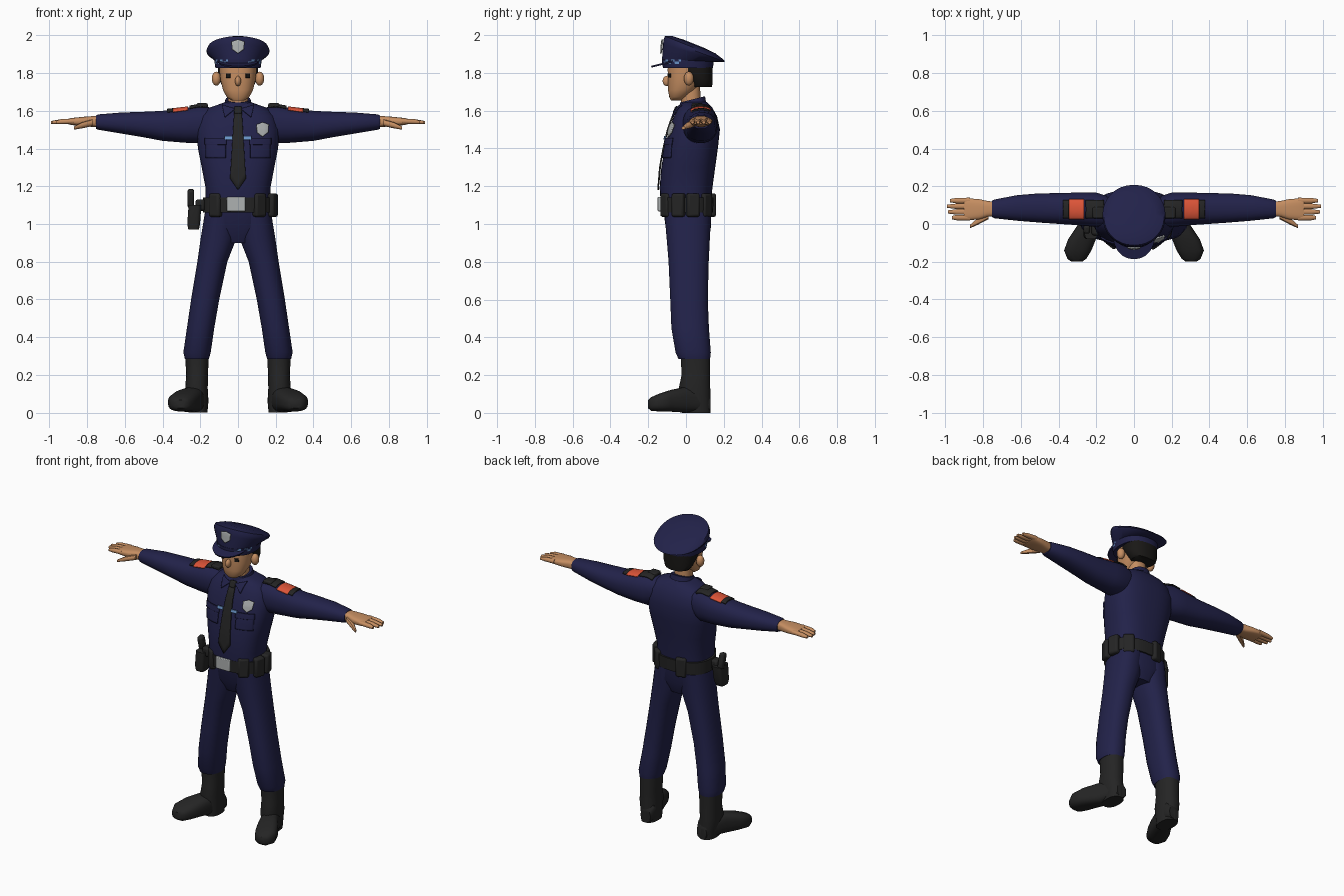
import bpy, bmesh
from math import cos, sin, pi, radians, copysign
from mathutils import Vector, Matrix
from mathutils.bvhtree import BVHTree

if "Cube" in bpy.data.objects:
    bpy.data.objects.remove(bpy.data.objects["Cube"])


def material(name, r, g, b):
    mat = bpy.data.materials.new(name)
    mat.use_nodes = True
    mat.diffuse_color = (r, g, b, 1)
    mat.node_tree.nodes["Principled BSDF"].inputs["Base Color"].default_value = (r, g, b, 1)
    return mat


navy = material("navy cloth", .016, .016, .068)
black = material("black leather", .018, .018, .018)
hair_mat = material("dark hair", .01, .009, .008)
skin = material("skin", .56, .27, .12)
orange = material("orange patch", .72, .09, .04)
blue = material("light blue", .15, .31, .6)
silver = material("silver", .42, .44, .44)


def finish(name, bm, mat, bevel=0, thickness=0):
    bmesh.ops.recalc_face_normals(bm, faces=bm.faces)
    mesh = bpy.data.meshes.new(name)
    bm.to_mesh(mesh)
    bm.free()
    obj = bpy.data.objects.new(name, mesh)
    bpy.context.collection.objects.link(obj)
    mesh.materials.append(mat)
    if bevel:
        mod = obj.modifiers.new("rounded edges", 'BEVEL')
        mod.width, mod.segments = bevel, 2
    if thickness:
        mod = obj.modifiers.new("thickness", 'SOLIDIFY')
        mod.thickness, mod.offset = thickness, 0
    bpy.ops.object.select_all(action='DESELECT')
    obj.select_set(True)
    bpy.context.view_layer.objects.active = obj
    bpy.ops.object.shade_smooth_by_angle(angle=radians(42))
    return obj


def loft(name, mat, rings, axis="z", power=2.3, count=24, side=1):
    """Skin oval rings: position on axis, two centres, two radii, optional tilt."""
    bm = bmesh.new()
    loops = []
    for at, c1, c2, r1, r2, *tilt in rings:
        loop = []
        for i in range(count):
            a = 2 * pi * (i + .5) / count
            u = copysign(abs(cos(a)) ** (2 / power), cos(a)) * r1
            v = copysign(abs(sin(a)) ** (2 / power), sin(a)) * r2
            lean = at - (tilt[0] * v if tilt else 0)
            co = {"x": (lean, c1 + u, c2 + v),
                  "y": (c1 + u, lean, c2 + v),
                  "z": (c1 + u, c2 + v, lean)}[axis]
            loop.append(bm.verts.new((co[0] * side, co[1], co[2])))
        loops.append(loop)
    for a, b in zip(loops, loops[1:]):
        for i in range(count):
            j = (i + 1) % count
            bm.faces.new((a[i], a[j], b[j], b[i]))
    bm.faces.new(loops[0])
    bm.faces.new(loops[-1])
    return finish(name, bm, mat)


def ellipsoid(name, mat, loc, radii):
    bm = bmesh.new()
    bmesh.ops.create_uvsphere(bm, u_segments=16, v_segments=10, radius=1)
    bmesh.ops.transform(bm, verts=bm.verts, matrix=Matrix.LocRotScale(Vector(loc), None, Vector(radii)))
    return finish(name, bm, mat)


def box(name, mat, loc, size, turn=0, lean=0, bevel=.012):
    bm = bmesh.new()
    bmesh.ops.create_cube(bm, size=1)
    spin = Matrix.Rotation(turn, 4, 'Z') @ Matrix.Rotation(lean, 4, 'X')
    bmesh.ops.transform(bm, verts=bm.verts,
                        matrix=Matrix.Translation(loc) @ spin @ Matrix.Diagonal((*size, 1)))
    return finish(name, bm, mat, bevel)


def plate(name, mat, target, outline, down=False, lift=.004, thickness=.008):
    """Lay a thin outlined patch on a part, from the front or from above."""
    source = bmesh.new()
    source.from_mesh(target.data)
    tree = BVHTree.FromBMesh(source)
    source.free()
    way = Vector((0, 0, -1)) if down else Vector((0, 1, 0))
    bm = bmesh.new()
    pts = [Vector((p, q, 3)) if down else Vector((p, -1, q)) for p, q in outline]
    hub = bm.verts.new(sum(pts, Vector()) / len(pts))
    rim = [bm.verts.new(p) for p in pts]
    for i, v in enumerate(rim):
        bm.faces.new((hub, v, rim[(i + 1) % len(rim)]))
    bmesh.ops.subdivide_edges(bm, edges=bm.edges, cuts=4, use_grid_fill=True)
    for v in bm.verts:
        hit = tree.ray_cast(v.co, way)[0] or tree.find_nearest(v.co)[0]
        v.co = hit - way * lift
    return finish(name, bm, mat, thickness=thickness)


def rect(x0, x1, y0, y1):
    return [(x0, y0), (x1, y0), (x1, y1), (x0, y1)]


def shield(x, z, w, h):
    return [(x - w, z + h * .7), (x, z + h), (x + w, z + h * .7),
            (x + w * .9, z - h * .4), (x, z - h), (x - w * .9, z - h * .4)]


# Shirt, trousers seat and belt
torso = loft("shirt", navy, [
    (1.09, 0, 0, .172, .132), (1.19, 0, 0, .172, .14), (1.3, 0, .012, .193, .143),
    (1.4, 0, .028, .213, .141), (1.5, 0, .045, .22, .135), (1.57, 0, .05, .2, .115),
    (1.615, 0, .05, .155, .09), (1.645, 0, .045, .07, .065)], power=2.6, count=36)
loft("trouser_seat", navy, [(1.1, 0, .005, .175, .13), (.98, 0, .012, .172, .12),
                            (.9, 0, .015, .09, .085)], power=2.5)
loft("belt", black, [(1.06, 0, .005, .186, .138), (1.14, 0, .005, .186, .142)], power=2.5, count=36)
box("buckle", silver, (-.01, -.14, 1.105), (.1, .02, .075), bevel=.004)
for i, deg in enumerate((-54, -20, 14, 48, 108, -128)):
    a = radians(deg)
    box(f"belt_pouch_{i + 1}", black, (.185 * cos(a), .005 + .128 * sin(a), 1.1),
        (.055, .068, .125), turn=a)

# Holster and sidearm on the right hip
loft("holster", black, [(.97, -.235, -.04, .028, .035), (1, -.235, -.035, .034, .045),
                        (1.1, -.228, -.03, .034, .05)], power=4)
box("sidearm_grip", black, (-.25, -.02, 1.135), (.035, .045, .1), lean=.25)
box("holster_strap", black, (-.2, -.03, 1.1), (.05, .06, .06))

# Collar, tie and chest details
loft("collar", navy, [(1.59, 0, .04, .085, .08, -.2), (1.64, 0, .035, .072, .07, -.2),
                      (1.66, 0, .035, .066, .066, -.25)])
plate("tie", black, torso, [(-.02, 1.6), (.02, 1.6), (.042, 1.24), (0, 1.18), (-.042, 1.24)],
      lift=.008)
box("tie_knot", black, (0, -.05, 1.6), (.042, .03, .045), lean=-.4, bevel=.008)
plate("chest_badge", silver, torso, shield(.13, 1.5, .032, .038), lift=.01)
for side, s in (("left", 1), ("right", -1)):
    plate(f"{side}_collar_flap", navy, torso,
          [(s * .015, 1.61), (s * .085, 1.63), (s * .07, 1.565)], lift=.01)
    plate(f"{side}_pocket", navy, torso, rect(s * .065, s * .17, 1.35, 1.44))
    plate(f"{side}_pocket_flap", navy, torso, rect(s * .06, s * .175, 1.42, 1.455), lift=.009)
    plate(f"{side}_name_bar", blue, torso, rect(s * .03, s * .07, 1.447, 1.465), lift=.014)

# Limbs
for side, s in (("left", 1), ("right", -1)):
    sleeve = loft(f"{side}_sleeve", navy, [
        (.1, .06, 1.535, .075, .075), (.2, .075, 1.527, .092, .1), (.28, .08, 1.522, .088, .092),
        (.4, .082, 1.52, .082, .08), (.5, .085, 1.527, .078, .068), (.62, .085, 1.535, .068, .056),
        (.74, .08, 1.54, .05, .041), (.752, .08, 1.54, .044, .036)], axis="x", side=s)
    plate(f"{side}_shoulder_strap", black, sleeve, rect(s * .16, s * .255, .03, .125), True, .007)
    plate(f"{side}_shoulder_patch", orange, sleeve, rect(s * .265, s * .345, .025, .13), True)
    plate(f"{side}_patch_border", black, sleeve, rect(s * .345, s * .375, .03, .125), True)
    box(f"{side}_strap_tab", black, (s * .19, .06, 1.628), (.06, .06, .025), bevel=.008)

    loft(f"{side}_hand", skin, [
        (.73, .08, 1.543, .036, .03), (.78, .08, 1.543, .043, .028), (.82, .078, 1.543, .054, .025),
        (.88, .078, 1.543, .058, .019), (.9, .078, 1.543, .055, .014)], axis="x", power=3, side=s)
    for i, tip in enumerate((.965, .985, .99, .975)):
        y = .034 + i * .03
        loft(f"{side}_finger_{i + 1}", skin, [
            (.87, y, 1.545, .016, .014), (.94, y, 1.542, .015, .013), (tip, y, 1.538, .009, .008)],
            axis="x", count=10, side=s)
    loft(f"{side}_thumb", skin, [(.77, .045, 1.537, .02, .018), (.83, .012, 1.522, .018, .016),
                                 (.87, -.014, 1.508, .009, .008)], axis="x", count=10, side=s)

    loft(f"{side}_trouser_leg", navy, [
        (1.06, .088, .01, .088, .125), (.92, .104, .012, .095, .115), (.8, .136, .014, .08, .107),
        (.6, .174, .016, .075, .1), (.45, .198, .022, .073, .1), (.32, .217, .038, .073, .094),
        (.285, .218, .044, .064, .084)], side=s)
    loft(f"{side}_boot_shaft", black, [
        (.3, .217, .05, .063, .078), (.2, .217, .052, .058, .076), (.13, .22, .045, .06, .084),
        (.05, .212, .055, .055, .076), (0, .212, .055, .05, .076)], side=s)
    loft(f"{side}_boot_foot", black, [
        (.13, .205, .045, .035, .04), (.1, .207, .065, .05, .06), (0, .235, .07, .06, .069),
        (-.08, .275, .064, .074, .058), (-.14, .298, .055, .073, .048),
        (-.185, .303, .047, .05, .036), (-.2, .303, .046, .028, .022)], axis="y", power=2.8, side=s)

# Head
loft("neck", skin, [(1.58, 0, .03, .055, .05), (1.73, 0, .02, .052, .055)])
head = loft("head", skin, [
    (1.655, 0, -.05, .035, .03), (1.672, 0, -.042, .06, .047), (1.71, 0, -.022, .08, .074),
    (1.76, 0, 0, .093, .095), (1.82, 0, .01, .1, .108), (1.87, 0, .015, .1, .105)])
ellipsoid("nose", skin, (0, -.1, 1.757), (.016, .024, .027))
loft("hair", hair_mat, [
    (1.725, 0, .08, .075, .05), (1.745, 0, .07, .09, .068, .3), (1.79, 0, .052, .106, .09, .4),
    (1.86, 0, .05, .108, .092)])
for side, s in (("left", 1), ("right", -1)):
    ellipsoid(f"{side}_ear", skin, (s * .115, .015, 1.77), (.024, .026, .037))
    plate(f"{side}_eye", hair_mat, head, rect(s * .04, s * .062, 1.775, 1.797), lift=.003)

# Peaked cap, with a chequered band chosen by angle and row
band = loft("cap_band", navy, [
    (1.826, 0, .01, .12, .132), (1.848, 0, .01, .123, .136), (1.86, 0, .01, .124, .137),
    (1.872, 0, .01, .125, .138)], count=72)
band.data.materials.append(blue)
for face in band.data.polygons:
    x, y, z = face.center
    column, row = face.index % 72, face.index // 72
    if len(face.vertices) == 4 and y < -.02 and abs(x) > .05 and row > 0:
        face.material_index = int((column // 2 + row) % 2 == 0)
crown = loft("cap_crown", navy, [
    (1.865, 0, .01, .124, .137, .05), (1.905, 0, .038, .163, .16, .3), (1.918, 0, .044, .167, .163, .36),
    (1.932, 0, .044, .16, .156, .4), (1.95, 0, .04, .115, .115, .4), (1.955, 0, .04, .05, .05, .4)],
    power=2.1, count=40)
loft("cap_visor", navy, [(1.858, 0, -.062, .106, .12, -.25), (1.868, 0, -.062, .11, .124, -.25)],
     power=2.1, count=40)
plate("cap_badge", silver, crown, shield(0, 1.94, .034, .037), lift=.008)
